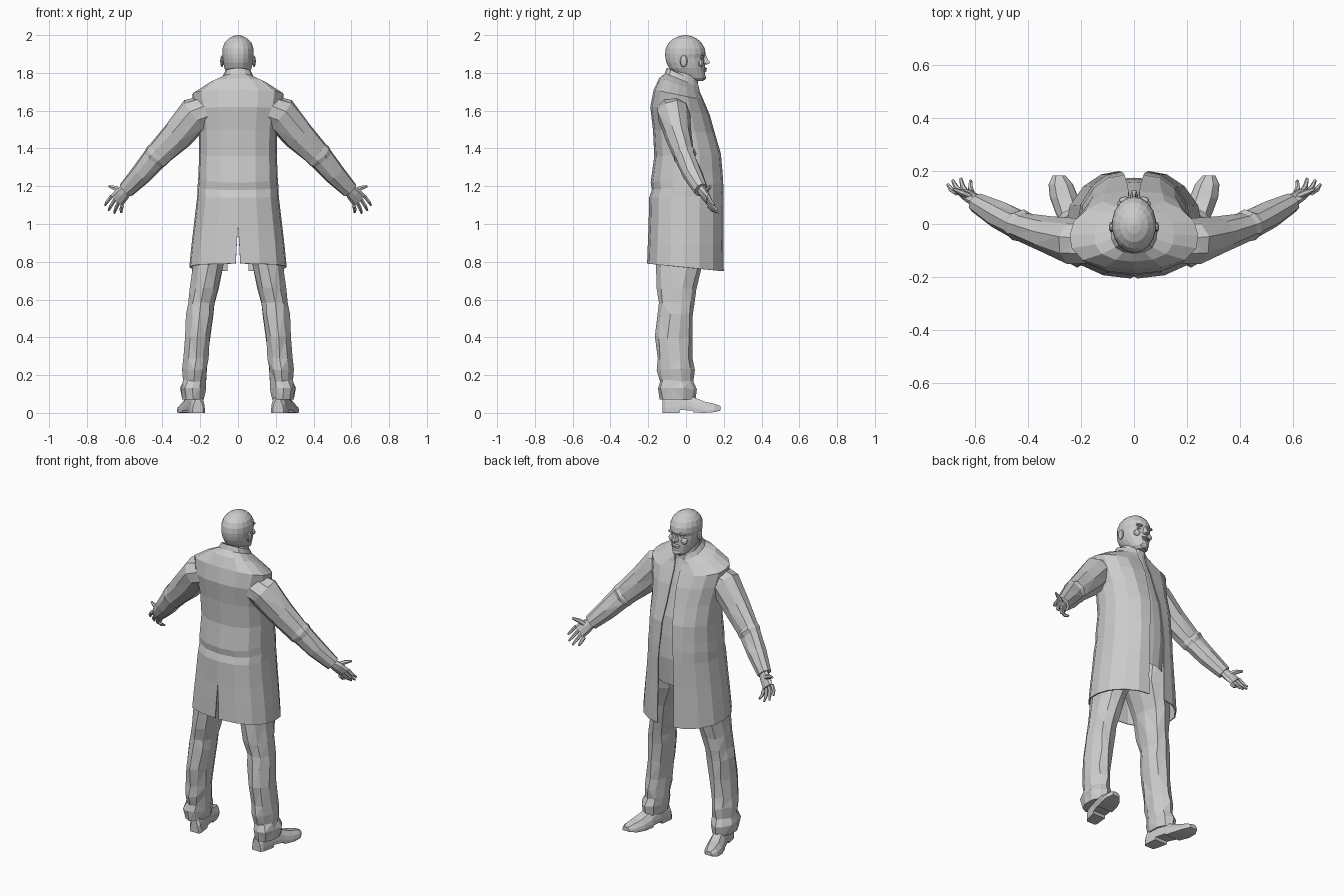
import bpy, bmesh, random
from math import sin, cos, pi
from mathutils import Vector

random.seed(4)


def finish(name, bm, mirror=False, thick=0):
    bmesh.ops.recalc_face_normals(bm, faces=bm.faces)
    me = bpy.data.meshes.new(name)
    bm.to_mesh(me)
    bm.free()
    ob = bpy.data.objects.new(name, me)
    bpy.context.collection.objects.link(ob)
    if mirror:
        m = ob.modifiers.new("mirror", "MIRROR")
        m.use_clip = True
        m.merge_threshold = 0.0005
    if thick:
        s = ob.modifiers.new("thickness", "SOLIDIFY")
        s.thickness, s.offset = thick, 0
    return ob


def loft(name, rings, closed=True, caps=True, mirror=False, thick=0, jitter=0):
    """Skin a list of equal-length point rings."""
    bm = bmesh.new()
    vs = [[bm.verts.new(p) for p in r] for r in rings]
    n = len(vs[0])
    for a, b in zip(vs, vs[1:]):
        for i in range(n if closed else n - 1):
            j = (i + 1) % n
            bm.faces.new((a[i], a[j], b[j], b[i]))
    if closed and caps:
        bm.faces.new(vs[0])
        bm.faces.new(vs[-1])
    if jitter:
        for r in vs[1:-1]:
            for v in r:
                v.co += Vector([random.uniform(-jitter, jitter) for _ in range(3)])
        bmesh.ops.triangulate(bm, faces=bm.faces)
    return finish(name, bm, mirror, thick)


def oval(z, cx, rx, yb, yf, n):
    cy, ry = (yb + yf) / 2, (yf - yb) / 2
    return [(cx + rx * cos(2 * pi * (i + .5) / n), cy + ry * sin(2 * pi * (i + .5) / n), z)
            for i in range(n)]


def tube(name, path, n, jitter=0):
    """Limb along a path of (x, y, z, depth radius, width radius), mirrored."""
    pts = [Vector(p[:3]) for p in path]
    rings = []
    for i, p in enumerate(path):
        t = (pts[min(i + 1, len(pts) - 1)] - pts[max(i - 1, 0)]).normalized()
        a = Vector((0, 1, 0))
        a = (a - t * a.dot(t)).normalized()
        b = t.cross(a)
        rings.append([pts[i] + a * p[3] * cos(2 * pi * k / n) + b * p[4] * sin(2 * pi * k / n)
                      for k in range(n)])
    return loft(name, rings, mirror=True, jitter=jitter)


# Long coat: half sections from the back seam round to the open front edge
# (z back, z front, half width, y back, y front, front gap, back vent)
coat = [(.79, .75, .255, -.203, .197, .055, .012), (.90, .88, .243, -.199, .196, .055, .006),
        (1.0, 1.0, .23, -.195, .195, .052, 0), (1.14, 1.15, .213, -.192, .196, .05, 0),
        (1.18, 1.22, .211, -.178, .194, .045, 0), (1.22, 1.28, .207, -.184, .19, .04, 0),
        (1.36, 1.37, .203, -.165, .182, .035, 0), (1.5, 1.48, .205, -.172, .15, .025, 0),
        (1.62, 1.58, .225, -.186, .122, .02, 0), (1.71, 1.655, .24, -.168, .09, .02, 0),
        (1.77, 1.70, .15, -.14, .07, .025, 0), (1.795, 1.725, .085, -.11, .065, .03, 0),
        (1.825, 1.75, .07, -.1, .058, .032, 0)]
section = [(.45, .03), (.8, .13), (.97, .3), (1, .48), (.94, .68), (.74, .86), (.48, .97)]
rings = []
for zb, zf, w, yb, yf, g, vent in coat:
    uv = [(vent, 0)] + [(u * w, v) for u, v in section] + [(g, 1)]
    rings.append([(x, yb + v * (yf - yb), zb + v * (zf - zb)) for x, v in uv])
loft("long_coat", rings, closed=False, mirror=True, thick=.006)

# Shirt front seen between the coat edges
shirt = [(.98, .10, .155), (1.15, .10, .175), (1.28, .10, .17), (1.4, .09, .158),
         (1.5, .08, .13), (1.6, .07, .105), (1.7, .055, .072), (1.755, .045, .055)]
loft("shirt_front", [[(0, y, z), (w * .5, y - .004, z), (w, y - .03, z)] for z, w, y in shirt],
     closed=False, mirror=True)

# Sleeves with an elbow fold
tube("sleeve", [(.16, -.07, 1.60, .085, .085), (.225, -.065, 1.58, .09, .095),
                (.32, -.04, 1.47, .07, .083), (.415, -.012, 1.375, .056, .072),
                (.43, -.005, 1.36, .06, .072), (.445, 0, 1.345, .054, .066),
                (.51, .033, 1.265, .052, .058), (.592, .08, 1.18, .038, .045)], 9, .003)

# Hands: palm, four fingers and thumb
tube("palm", [(.58, .075, 1.19, .024, .028), (.615, .1, 1.155, .021, .04),
              (.642, .12, 1.125, .014, .042)], 8)
tips = [(.704, .15, 1.10), (.685, .165, 1.072), (.655, .172, 1.058), (.617, .165, 1.062)]
for i, tip in enumerate(tips):
    base = Vector((.67 - .019 * i, .118, 1.147 - .017 * i))
    end = Vector(tip)
    mid = base.lerp(end, .5) + Vector((.004, -.004, -.004))
    tube("finger", [(*base, .011, .011), (*mid, .010, .010), (*end, .006, .006)], 6)
tube("thumb", [(.61, .10, 1.165, .014, .018), (.65, .118, 1.19, .012, .013),
               (.684, .132, 1.20, .006, .007)], 6)

# Trouser legs (z, centre x, half width, y back, y front), creased at the ankle
legs = [(.07, .238, .06, -.14, .05), (.13, .238, .067, -.152, .056), (.17, .232, .062, -.142, .038),
        (.23, .229, .068, -.155, .044), (.29, .222, .066, -.15, .03), (.4, .212, .07, -.163, .03),
        (.52, .2, .075, -.152, .038), (.58, .195, .07, -.145, .045), (.66, .178, .078, -.153, .058),
        (.78, .158, .082, -.162, .085), (.92, .115, .108, -.17, .12), (1.12, .1, .1, -.15, .155)]
loft("trouser_leg", [oval(*r, 10) for r in legs], mirror=True, jitter=.005)

# Shoes (y, centre x, half width, height, sole z)
shoe = [(-.125, .212, .028, .07, 0), (-.11, .214, .038, .1, 0), (-.035, .226, .042, .12, 0),
        (-.03, .227, .042, .12, .016), (.035, .245, .048, .09, .012), (.04, .246, .05, .088, .002),
        (.1, .264, .054, .062, 0), (.15, .277, .046, .05, .004), (.183, .283, .024, .038, .012)]
outline = [(-1, 0), (-1, .25), (-.9, .55), (-.5, .95), (.5, .95), (.9, .55), (1, .25), (1, 0)]
loft("shoe", [[(cx + u * w, y, s + v * (h - s)) for u, v in outline] for y, cx, w, h, s in shoe],
     mirror=True)

# Neck and shirt collar
loft("neck", [oval(1.68, 0, .06, -.09, .045, 12), oval(1.76, 0, .056, -.078, .05, 12),
              oval(1.85, 0, .056, -.078, .06, 12)])
loft("shirt_collar", [[(x, y, z - .25 * (y + .08)) for x, y, z in oval(h, 0, r, -.088, .062, 12)]
                      for h, r in [(1.76, .068), (1.815, .06)]], caps=False, thick=.006)

# Bald head
head = [(1.757, .028, .03, .088), (1.772, .048, -.02, .101), (1.80, .063, -.068, .101),
        (1.825, .073, -.09, .101), (1.855, .079, -.104, .1), (1.878, .081, -.109, .096),
        (1.9, .084, -.111, .104), (1.93, .083, -.107, .099), (1.958, .073, -.093, .083),
        (1.98, .053, -.069, .06), (1.994, .027, -.038, .031), (2.0, .006, -.01, .004)]
loft("head", [oval(z, 0, w, yb, yf, 18) for z, w, yb, yf in head])

# Nose
loft("nose", [[(-w, .085, z), (-w * .5, y, z - .003), (w * .5, y, z - .003), (w, .085, z)]
              for z, w, y in [(1.897, .01, .106), (1.875, .012, .116), (1.86, .018, .127),
                              (1.85, .02, .122), (1.846, .014, .1)]])


def blob(name, loc, size, mirror=True):
    bm = bmesh.new()
    bmesh.ops.create_uvsphere(bm, u_segments=10, v_segments=6, radius=1)
    for v in bm.verts:
        v.co = Vector(loc) + Vector([a * b for a, b in zip(v.co, size)])
    finish(name, bm, mirror)


# Face details
blob("ear", (.085, -.012, 1.862), (.010, .02, .032))
blob("brow", (.034, .09, 1.897), (.024, .014, .008))
blob("eye", (.033, .083, 1.88), (.014, .010, .007))
blob("cheek", (.04, .076, 1.85), (.024, .018, .02))
blob("upper_lip", (0, .098, 1.822), (.026, .014, .006), False)
blob("lower_lip", (0, .097, 1.811), (.022, .013, .006), False)
blob("chin", (0, .088, 1.776), (.027, .019, .017), False)
